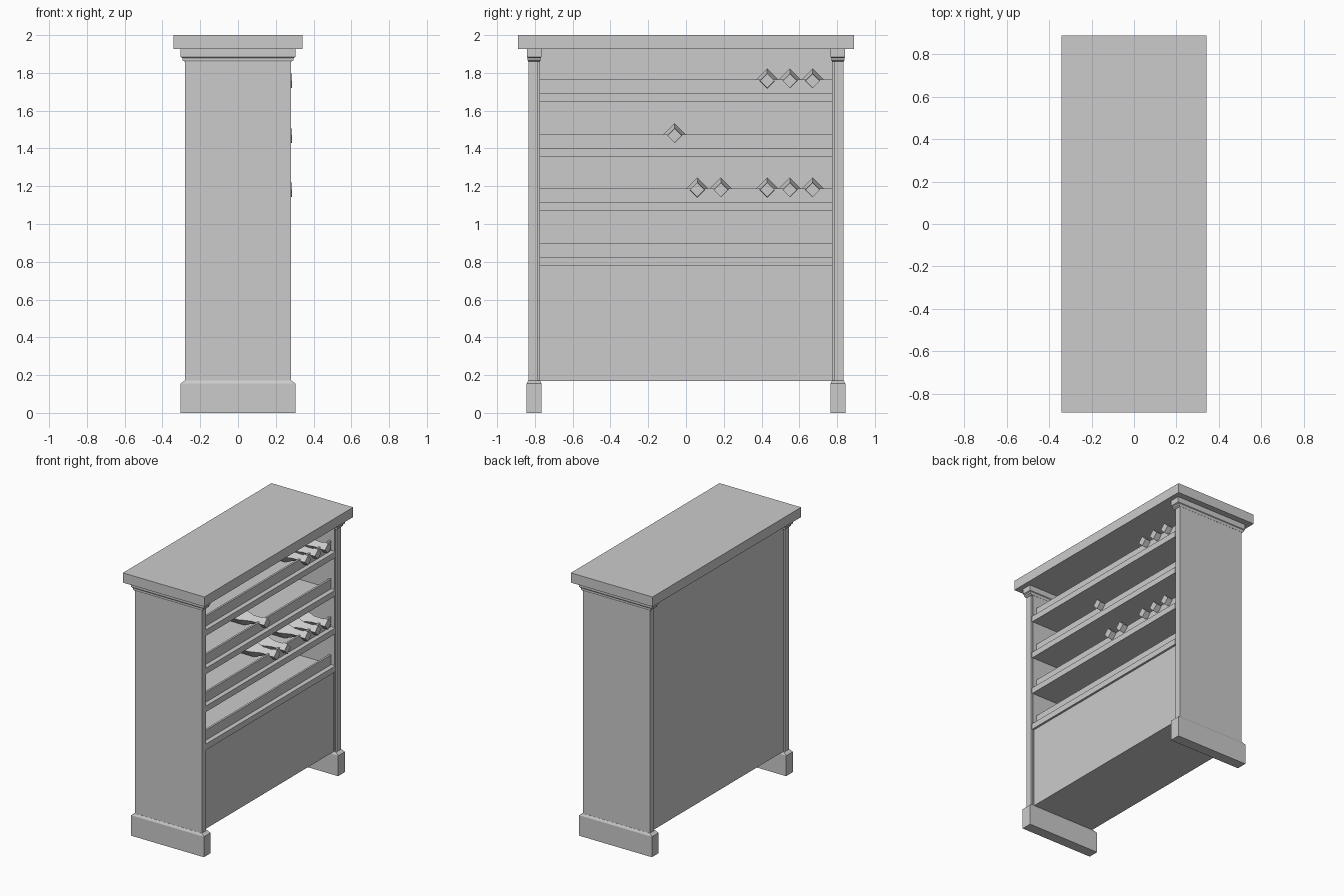
import bpy, bmesh, math
from mathutils import Matrix

old = bpy.data.objects.get("Cube")
if old:
    bpy.data.objects.remove(old, do_unlink=True)

grey = bpy.data.materials.new("plain_grey")
grey.use_nodes = True
grey.diffuse_color = (0.6, 0.6, 0.6, 1)
grey.node_tree.nodes["Principled BSDF"].inputs["Base Color"].default_value = (0.6, 0.6, 0.6, 1)


def finish(name, bm):
    bmesh.ops.recalc_face_normals(bm, faces=bm.faces)
    mesh = bpy.data.meshes.new(name)
    bm.to_mesh(mesh)
    bm.free()
    mesh.materials.append(grey)
    obj = bpy.data.objects.new(name, mesh)
    bpy.context.collection.objects.link(obj)
    return obj


def loft(bm, rings):
    """Join equal rings of points into a capped solid."""
    loops = [[bm.verts.new(p) for p in ring] for ring in rings]
    for a, b in zip(loops, loops[1:]):
        for i in range(len(a)):
            j = (i + 1) % len(a)
            bm.faces.new((a[i], a[j], b[j], b[i]))
    bm.faces.new(loops[0])
    bm.faces.new(loops[-1])


def box(name, x0, x1, y0, y1, z0, z1):
    bm = bmesh.new()
    loft(bm, [[(x0, y0, z), (x1, y0, z), (x1, y1, z), (x0, y1, z)] for z in (z0, z1)])
    return finish(name, bm)


def stepped_block(name, cy, sections):
    """Rectangular block whose half sizes change with height."""
    bm = bmesh.new()
    loft(bm, [[(-hx, cy - hy, z), (hx, cy - hy, z), (hx, cy + hy, z), (-hx, cy + hy, z)]
              for z, hx, hy in sections])
    return finish(name, bm)


def bottle(name, y, z):
    """Four-sided bottle lying with its neck to the open side."""
    profile = [(-0.22, 0.065), (0.09, 0.065), (0.17, 0.034),
               (0.25, 0.032), (0.25, 0.04), (0.287, 0.038)]
    bm = bmesh.new()
    loft(bm, [[(x, y + r * math.cos(k * math.pi / 2), z + r * math.sin(k * math.pi / 2))
               for k in range(4)] for x, r in profile])
    return finish(name, bm)


# Counter top
box("counter_top", -0.342, 0.342, -0.89, 0.89, 1.926, 2.0)

# End panels with moulded feet and caps
for side, s in (("left", 1), ("right", -1)):
    cy = 0.804 * s
    stepped_block(side + "_end_panel", cy + 0.005 * s, [(0.1, 0.28, 0.025), (1.926, 0.28, 0.025)])
    stepped_block(side + "_foot", cy, [(0, 0.305, 0.04), (0.155, 0.305, 0.04), (0.172, 0.281, 0.031)])
    stepped_block(side + "_cap", cy, [(1.86, 0.283, 0.031), (1.868, 0.295, 0.035),
                                      (1.88, 0.295, 0.035), (1.885, 0.305, 0.039),
                                      (1.926, 0.305, 0.039)])
    y0, y1 = sorted((0.774 * s, 0.786 * s))
    box(side + "_lining", -0.268, 0.268, y0, y1, 0.17, 1.926)

# Back board and closed lower cabinet
box("back_board", -0.268, -0.245, -0.776, 0.776, 0.17, 1.926)
box("lower_cabinet", -0.25, 0.26, -0.776, 0.776, 0.17, 0.785)

# Shelves with retaining rails, and the bottles lying on them
rows = [(0.825, []), (1.113, [0.06, 0.185, 0.43, 0.55, 0.67]),
        (1.4, [-0.06]), (1.69, [0.43, 0.55, 0.67])]
for n, (z, bottles) in enumerate(rows, 1):
    box(f"shelf_{n}", -0.25, 0.276, -0.776, 0.776, z - 0.045, z)
    box(f"shelf_rail_{n}", 0.225, 0.24, -0.776, 0.776, z - 0.005, z + 0.075)
    for k, y in enumerate(bottles, 1):
        bottle(f"bottle_{n}_{k}", y, z + 0.068)
